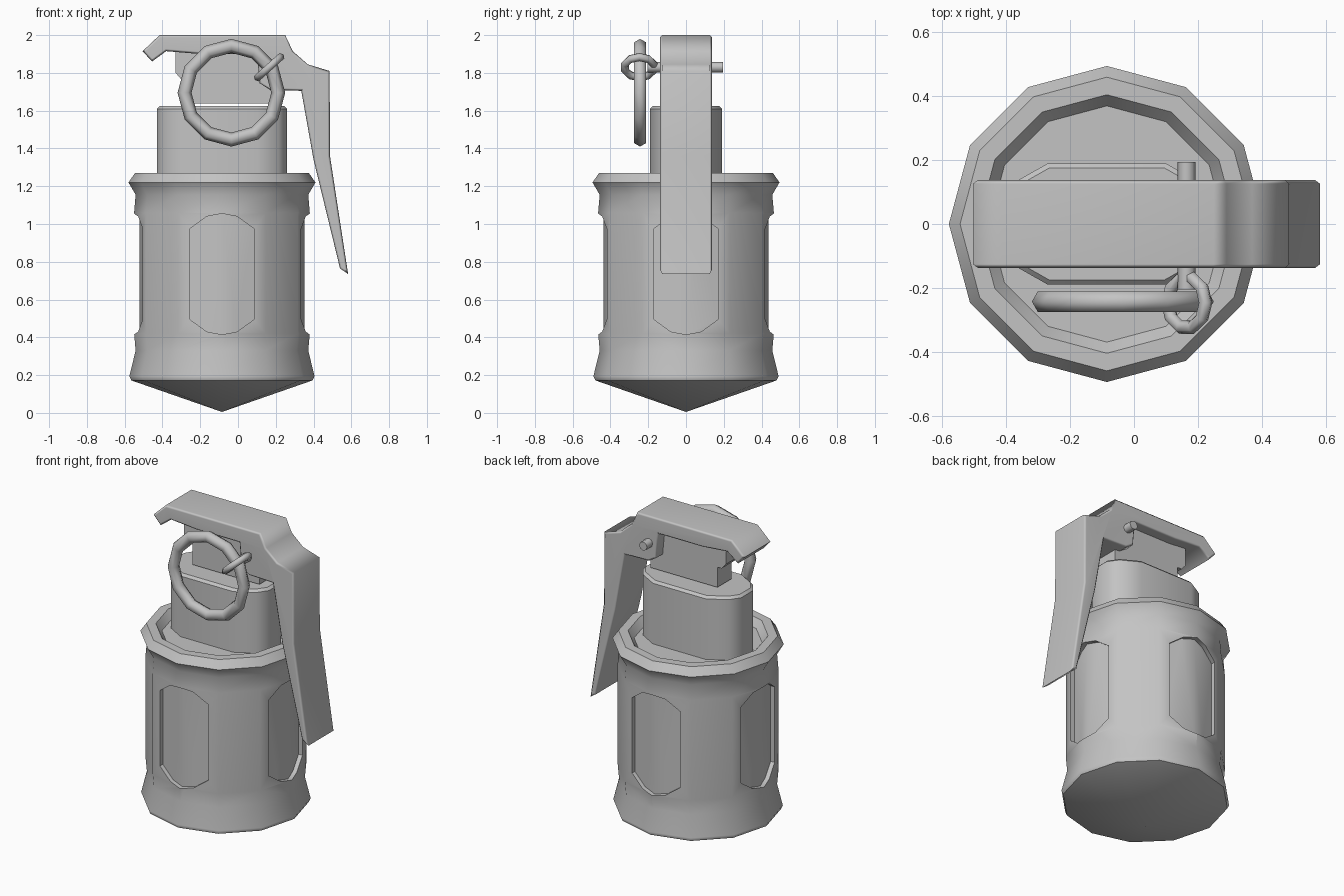
import bpy, bmesh, math
from mathutils import Matrix, Vector

cube = bpy.data.objects.get("Cube")
if cube:
    bpy.data.objects.remove(cube, do_unlink=True)

grey = bpy.data.materials.new("plain_grey")
grey.use_nodes = True
grey.diffuse_color = (0.55, 0.55, 0.55, 1)
grey.node_tree.nodes["Principled BSDF"].inputs["Base Color"].default_value = (0.55, 0.55, 0.55, 1)

CX = -0.085      # axis of the body
SIDES = 12
SLOPE = math.tan(math.radians(15))


def add_object(name, bm, smooth=None):
    bmesh.ops.recalc_face_normals(bm, faces=bm.faces)
    mesh = bpy.data.meshes.new(name)
    bm.to_mesh(mesh)
    bm.free()
    obj = bpy.data.objects.new(name, mesh)
    bpy.context.collection.objects.link(obj)
    mesh.materials.append(grey)
    if smooth:
        finish(obj, smooth)
    return obj


def finish(obj, angle):
    bpy.ops.object.select_all(action='DESELECT')
    obj.select_set(True)
    bpy.context.view_layer.objects.active = obj
    bpy.ops.object.shade_smooth_by_angle(angle=math.radians(angle))
    mod = obj.modifiers.new("weighted_normals", 'WEIGHTED_NORMAL')
    mod.keep_sharp = True


def bevel_edges(bm, width, test):
    edges = [e for e in bm.edges if test(e)]
    bmesh.ops.bevel(bm, geom=edges, offset=width, segments=1, affect='EDGES')


def prism(points, vector):
    """Extrude a closed outline along a vector."""
    bm = bmesh.new()
    face = bm.faces.new([bm.verts.new(p) for p in points])
    new = bmesh.ops.extrude_face_region(bm, geom=[face])["geom"]
    bmesh.ops.translate(bm, vec=vector, verts=[v for v in new if isinstance(v, bmesh.types.BMVert)])
    bmesh.ops.recalc_face_normals(bm, faces=bm.faces)
    return bm


def side_prism(points, half):
    """Outline in x and z, centred on y = 0."""
    return prism([(x, -half, z) for x, z in points], (0, 2 * half, 0))


def torus(name, major, minor, count, sides, matrix):
    bm = bmesh.new()
    rings = []
    for i in range(count):
        turn = Matrix.Rotation(math.tau * i / count, 4, 'Z')
        ring = []
        for j in range(sides):
            a = math.tau * j / sides
            p = Vector((major + minor * math.cos(a), 0, minor * math.sin(a)))
            ring.append(bm.verts.new(matrix @ turn @ p))
        rings.append(ring)
    for i in range(count):
        a, b = rings[i], rings[(i + 1) % count]
        for j in range(sides):
            k = (j + 1) % sides
            bm.faces.new((a[j], b[j], b[k], a[k]))
    return add_object(name, bm, 70)


# Body: twelve-sided turned shell with a flared foot and a rolled rim
profile = [(0, 0.005), (0.48, 0.172), (0.49, 0.195), (0.457, 0.33), (0.465, 0.42),
           (0.465, 1.06), (0.457, 1.155), (0.495, 1.22), (0.46, 1.27),
           (0.405, 1.27), (0.37, 1.225), (0, 1.225)]
bm = bmesh.new()
line = [bm.verts.new((r, 0, z)) for r, z in profile]
edges = [bm.edges.new(pair) for pair in zip(line, line[1:])]
bmesh.ops.spin(bm, geom=line + edges, cent=(0, 0, 0), axis=(0, 0, 1),
               angle=math.tau, steps=SIDES, use_duplicate=False)
bmesh.ops.remove_doubles(bm, verts=bm.verts, dist=0.0005)
body = add_object("body", bm)

# Recessed panels: four long cuts whose floors follow the corner of the body
half = [(0, 1.055), (0.08, 1.04), (0.17, 0.975), (0.17, 0.495), (0.08, 0.43), (0, 0.415)]
outline = half + [(-y, z) for y, z in half[-2:0:-1]]
n = len(outline)
m = len(half) - 1
cutters = []
for q in range(4):
    bm = bmesh.new()
    inner = [bm.verts.new((0.437 - SLOPE * abs(y), y, z)) for y, z in outline]
    outer = [bm.verts.new((0.6, y, z)) for y, z in outline]
    bm.faces.new(inner[:m + 1])
    bm.faces.new(inner[m:] + inner[:1])
    bm.faces.new(outer)
    for i in range(n):
        k = (i + 1) % n
        bm.faces.new((inner[i], inner[k], outer[k], outer[i]))
    bm.transform(Matrix.Rotation(q * math.pi / 2, 4, 'Z'))
    cutter = add_object("panel_cutter", bm)
    cutter.hide_render = True
    cutters.append(cutter)
    mod = body.modifiers.new("panel_cut", 'BOOLEAN')
    mod.operation = 'DIFFERENCE'
    mod.solver = 'EXACT'
    mod.object = cutter
bpy.context.view_layer.update()
cut_mesh = bpy.data.meshes.new_from_object(body.evaluated_get(bpy.context.evaluated_depsgraph_get()))
body.modifiers.clear()
body.data = cut_mesh
for cutter in cutters:
    bpy.data.objects.remove(cutter, do_unlink=True)
body.location.x = CX
finish(body, 38)

# Neck: long block with faceted ends and a softened top edge
quarter = [(0.185, 0.19), (0.30, 0.125), (0.345, 0.06)]
right = quarter + [(x, -y) for x, y in quarter[::-1]]
loop = right + [(-x, y) for x, y in right[::-1]]
bm = prism([(CX + x, y, 1.2) for x, y in loop], (0, 0, 0.425))
bevel_edges(bm, 0.015, lambda e: all(v.co.z > 1.6 for v in e.verts))
add_object("neck", bm, 40)

# Fuse block under the lever
fuse = [(-0.33, 1.94), (-0.33, 1.80), (-0.30, 1.765), (-0.27, 1.765),
        (-0.27, 1.637), (0.20, 1.637), (0.20, 1.94)]
add_object("fuse_block", side_prism(fuse, 0.07), 30)

# Lever: bent handle over the top and down the side
lever = [(-0.505, 1.915), (-0.415, 2.0), (0.25, 2.0), (0.29, 1.915), (0.37, 1.845),
         (0.485, 1.81), (0.487, 1.36), (0.583, 0.735), (0.54, 0.765), (0.40, 1.34),
         (0.335, 1.705), (0.17, 1.71), (0.115, 1.745), (0.10, 1.90), (-0.20, 1.90),
         (-0.38, 1.915), (-0.455, 1.86)]
bm = side_prism(lever, 0.138)
bevel_edges(bm, 0.012, lambda e: abs(e.verts[0].co.y - e.verts[1].co.y) < 0.01)
add_object("lever", bm, 50)

# Safety pin, small link and pull ring
bm = bmesh.new()
bmesh.ops.create_cone(bm, cap_ends=True, segments=8, radius1=0.028, radius2=0.028, depth=0.40,
                      matrix=Matrix.Translation((0.165, -0.005, 1.83)) @ Matrix.Rotation(math.pi / 2, 4, 'X'))
add_object("safety_pin", bm, 50)
torus("small_link", 0.08, 0.022, 10, 6,
      Matrix.Translation((0.165, -0.247, 1.83)) @ Matrix.Rotation(math.radians(-42), 4, 'Y'))
torus("pull_ring", 0.248, 0.037, 12, 6,
      Matrix.Translation((-0.035, -0.243, 1.695)) @ Matrix.Rotation(math.pi / 2, 4, 'X'))
